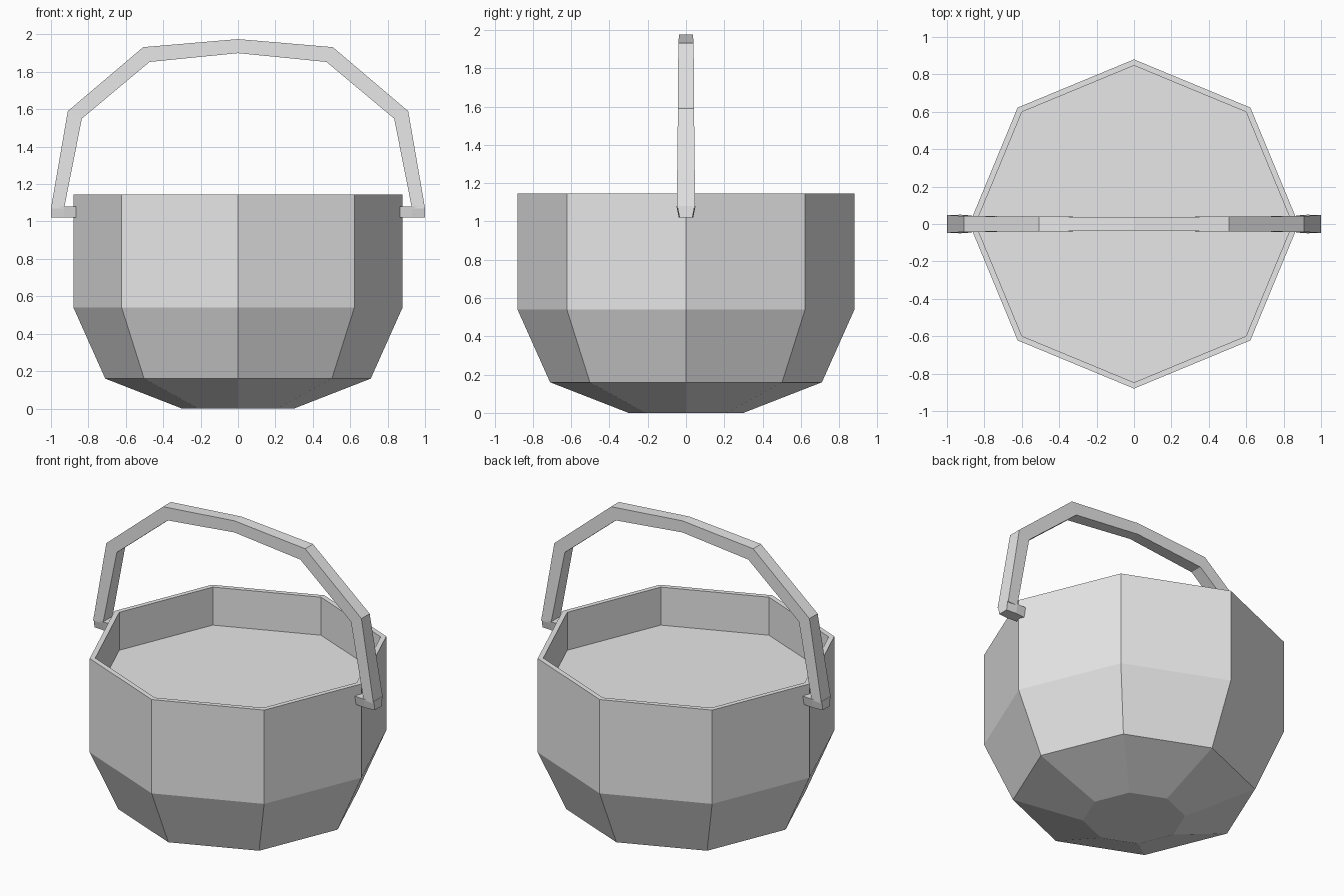
import bpy
import bmesh
from math import cos, sin, pi

cube = bpy.data.objects.get("Cube")
if cube:
    bpy.data.objects.remove(cube, do_unlink=True)

grey = bpy.data.materials.new("plain_grey")
grey.use_nodes = True
GREY = (0.8, 0.8, 0.8, 1)
grey.diffuse_color = GREY
grey.node_tree.nodes["Principled BSDF"].inputs["Base Color"].default_value = GREY


def loft(name, rings):
    """Join equal-sized closed rings of points into a capped, flat-shaded solid."""
    bm = bmesh.new()
    rows = [[bm.verts.new(p) for p in ring] for ring in rings]
    count = len(rows[0])
    for a, b in zip(rows, rows[1:]):
        for i in range(count):
            j = (i + 1) % count
            bm.faces.new((a[i], a[j], b[j], b[i]))
    bm.faces.new(rows[0])
    bm.faces.new(rows[-1])
    bmesh.ops.recalc_face_normals(bm, faces=bm.faces)
    mesh = bpy.data.meshes.new(name)
    bm.to_mesh(mesh)
    bm.free()
    mesh.materials.append(grey)
    obj = bpy.data.objects.new(name, mesh)
    bpy.context.collection.objects.link(obj)
    return obj


def octagon(radius, z):
    return [(radius * cos(i * pi / 4), radius * sin(i * pi / 4), z) for i in range(8)]


# Pot: base, flared sides, upright wall, rim and recessed inner floor
pot_profile = [(0.30, 0), (0.71, 0.16), (0.88, 0.54), (0.88, 1.145),
               (0.847, 1.145), (0.847, 0.90)]
loft("pot", [octagon(r, z) for r, z in pot_profile])

# Handle: outer point, inner point and half width, from one end to the crown
half = [((1.0, 1.07), (0.93, 1.07), 0.048),
        ((0.91, 1.59), (0.835, 1.55), 0.042),
        ((0.507, 1.932), (0.473, 1.853), 0.040),
        ((0, 1.975), (0, 1.90), 0.036)]
mirrored = [((-o[0], o[1]), (-i[0], i[1]), w) for o, i, w in reversed(half[:-1])]
loft("handle", [[(o[0], -w, o[1]), (o[0], w, o[1]), (i[0], w, i[1]), (i[0], -w, i[1])]
                for o, i, w in half + mirrored])

# Feet: small pegs joining the handle ends to the pot wall
for side, name in ((1, "left_handle_foot"), (-1, "right_handle_foot")):
    loft(name, [[(side * x, -w, 1.08), (side * x, w, 1.08),
                 (side * x, w - 0.012, 1.02), (side * x, 0.012 - w, 1.02)]
                for x, w in ((0.865, 0.045), (0.93, 0.05), (1.0, 0.045))])
